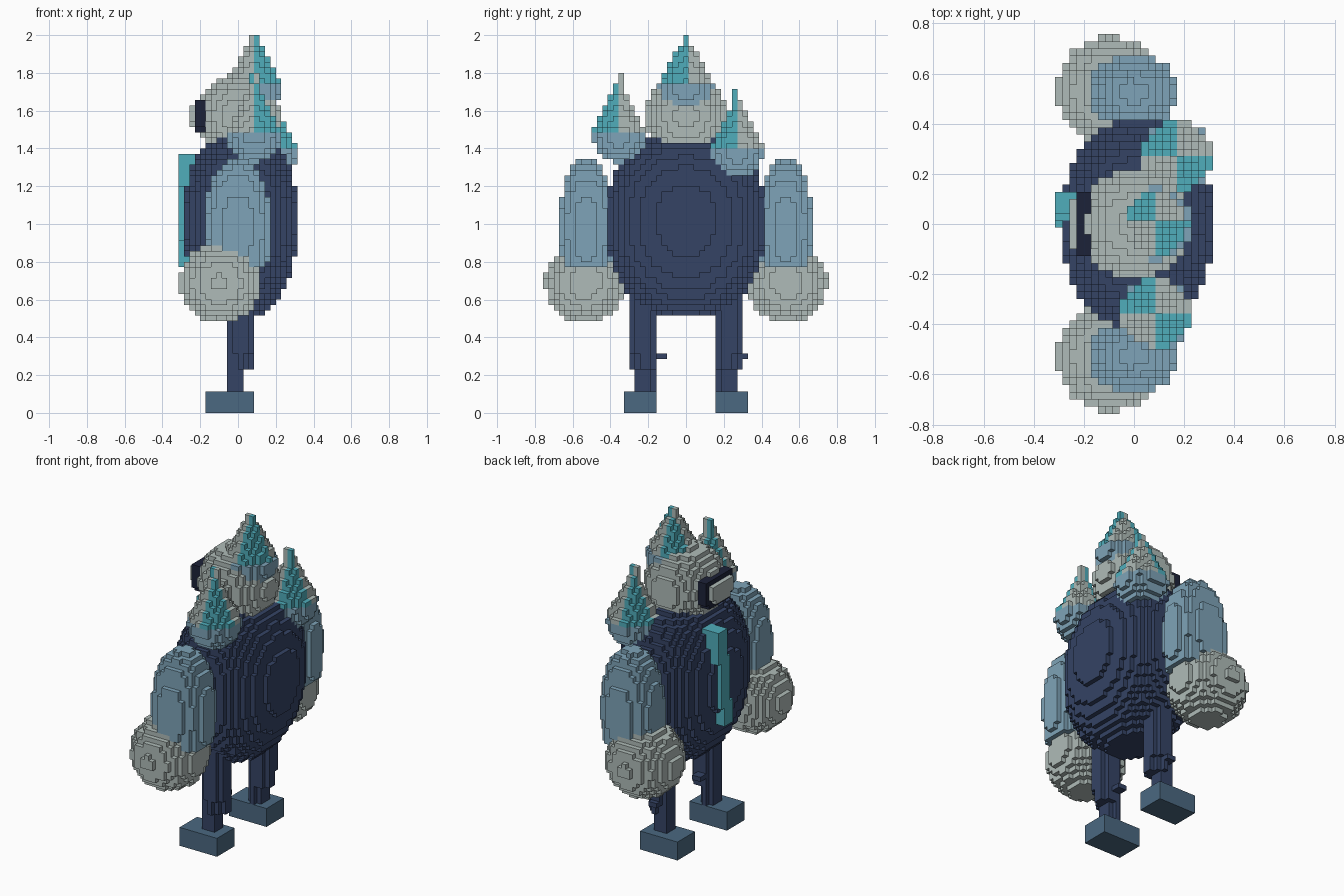
import bpy
import math

cube = bpy.data.objects.get("Cube")
if cube:
    bpy.data.objects.remove(cube, do_unlink=True)

V = 2 / 70  # edge length of one block


def material(name, rgb):
    m = bpy.data.materials.new(name)
    m.use_nodes = True
    m.diffuse_color = (*rgb, 1)
    bsdf = m.node_tree.nodes["Principled BSDF"]
    bsdf.inputs["Base Color"].default_value = (*rgb, 1)
    bsdf.inputs["Roughness"].default_value = 0.9
    return m


MATS = {
    "navy": material("navy", (0.035, 0.057, 0.13)),
    "grey": material("pale grey", (0.43, 0.50, 0.48)),
    "blue": material("soft blue", (0.21, 0.37, 0.48)),
    "teal": material("teal", (0.08, 0.42, 0.50)),
    "slate": material("slate blue", (0.07, 0.14, 0.22)),
    "black": material("midnight", (0.012, 0.016, 0.04)),
}
COLOURS = list(MATS)
cells = {}  # block index -> (part, colour); later parts replace earlier ones
parts = []


def fill(part, lo, hi, rule):
    """Claim every block in a box whose centre gets a colour from the rule."""
    parts.append(part)
    start = [math.floor(a / V) - 1 for a in lo]
    stop = [math.ceil(a / V) + 2 for a in hi]
    for i in range(max(start[0], -11), min(stop[0], 11)):
        for j in range(max(start[1], -26), min(stop[1], 27)):
            for k in range(max(start[2], 0), min(stop[2], 70)):
                colour = rule((i + 0.5) * V, j * V, (k + 0.5) * V)
                if colour:
                    cells[i, j, k] = (part, colour)


def ellipsoid(part, colour, c, r, power=2, z_min=0.0, r_top=None):
    def rule(x, y, z):
        rz = r_top if r_top and z > c[2] else r[2]
        d = (abs((x - c[0]) / r[0]) ** power + abs((y - c[1]) / r[1]) ** power
             + abs((z - c[2]) / rz) ** power)
        return colour if d <= 1 and z > z_min else None
    fill(part, [a - b for a, b in zip(c, r)], [a + b for a, b in zip(c, r)], rule)


def box(part, colour, lo, hi):
    def rule(x, y, z):
        inside = all(a < p < b for a, p, b in zip(lo, (x, y, z), hi))
        return colour if inside else None
    fill(part, lo, hi, rule)


def crystal(part, cx, cy, base, radius=0.145, height=0.29, depth=0.16):
    """Cone with alternating quarters above a rounded blue socket."""
    def rule(x, y, z):
        d = math.hypot(x - cx, y - cy)
        if z > base:
            if d <= max(radius * (1 - (z - base) / height), 0.02):
                return "teal" if (x > cx) != (y > cy) else "grey"
        elif (d / radius) ** 2 + ((z - base) / depth) ** 2 <= 1:
            return "blue"
        return None
    fill(part, (cx - radius, cy - radius, base - depth),
         (cx + radius, cy + radius, base + 0.25), rule)


def leg(part, cy):
    def rule(x, y, z):
        if z > 0.3:
            r, cx = 0.074, 0.014
        elif z > 0.22:
            r, cx = 0.068, 0.01
        else:
            r, cx = 0.056, -0.015
        return "navy" if math.hypot(x - cx, y - cy) <= r else None
    fill(part, (-0.1, cy - 0.1, 0.1), (0.1, cy + 0.1, 0.62), rule)
    box(part, "navy", (-0.02, cy, 0.29), (0.04, cy + 0.115, 0.325))


# Limbs, mirrored across the y axis
for side, s in (("first", -1), ("second", 1)):
    ellipsoid(side + "_arm", "blue", (-0.002, s * 0.527, 0.98), (0.174, 0.143, 0.36),
              2.3, z_min=0.77)
    ellipsoid(side + "_hand", "grey", (-0.095, s * 0.533, 0.69), (0.214,) * 3)
    leg(side + "_leg", s * 0.222)
    box(side + "_foot", "slate", (-0.172, s * 0.23 - 0.086, 0), (0.086, s * 0.23 + 0.086, 0.114))

# Torso and the slanted chest stripe
ellipsoid("body", "navy", (0.014, 0, 1.03), (0.3, 0.42, 0.53), 2.3, r_top=0.46)


def stripe(x, y, z):
    centre = 0.03 + (z - 0.77) * 0.1
    return "teal" if x < -0.17 and 0.77 < z < 1.37 and abs(y - centre) < 0.045 else None


fill("chest_stripe", (-0.32, -0.1, 0.75), (-0.17, 0.2, 1.38), stripe)

# Head with its dark face rim and pale face plate
ellipsoid("head", "grey", (0.005, 0, 1.575), (0.218, 0.22, 0.22))


def face_disc(part, colour, x0, x1, ry, rz):
    def rule(x, y, z):
        return colour if x0 < x < x1 and (y / ry) ** 4 + ((z - 1.575) / rz) ** 4 <= 1 else None
    fill(part, (x0, -ry, 1.575 - rz), (x1, ry, 1.575 + rz), rule)


face_disc("face_rim", "black", -0.23, -0.17, 0.14, 0.08)
face_disc("face_plate", "grey", -0.258, -0.229, 0.11, 0.05)

# Crystals on the head and shoulders
crystal("head_crystal", 0.086, 0.0, 1.73)
crystal("first_shoulder_crystal", 0.086, -0.355, 1.485)
crystal("second_shoulder_crystal", 0.172, 0.27, 1.4)

# Corners of each block face, wound outwards
FACES = []
for axis in range(3):
    for sign in (0, 1):
        u, v = (axis + 1) % 3, (axis + 2) % 3
        quad = []
        for a, b in ((0, 0), (1, 0), (1, 1), (0, 1)):
            p = [0, 0, 0]
            p[axis], p[u], p[v] = sign, a, b
            quad.append(tuple(p))
        step = [0, 0, 0]
        step[axis] = 1 if sign else -1
        FACES.append((step, quad if sign else quad[::-1]))

# One mesh per part, keeping only the outer block faces
for part in dict.fromkeys(parts):
    index, faces, tints = {}, [], []
    used = sorted({c for p, c in cells.values() if p == part}, key=COLOURS.index)
    for (i, j, k), (owner, colour) in cells.items():
        if owner != part:
            continue
        for (di, dj, dk), quad in FACES:
            if (i + di, j + dj, k + dk) in cells:
                continue
            faces.append([index.setdefault((i + a, j + b, k + c), len(index))
                          for a, b, c in quad])
            tints.append(used.index(colour))
    if not faces:
        continue
    mesh = bpy.data.meshes.new(part)
    mesh.from_pydata([(i * V, (j - 0.5) * V, k * V) for i, j, k in index], [], faces)
    for colour in used:
        mesh.materials.append(MATS[colour])
    mesh.polygons.foreach_set("material_index", tints)
    mesh.update()
    bpy.context.collection.objects.link(bpy.data.objects.new(part, mesh))
